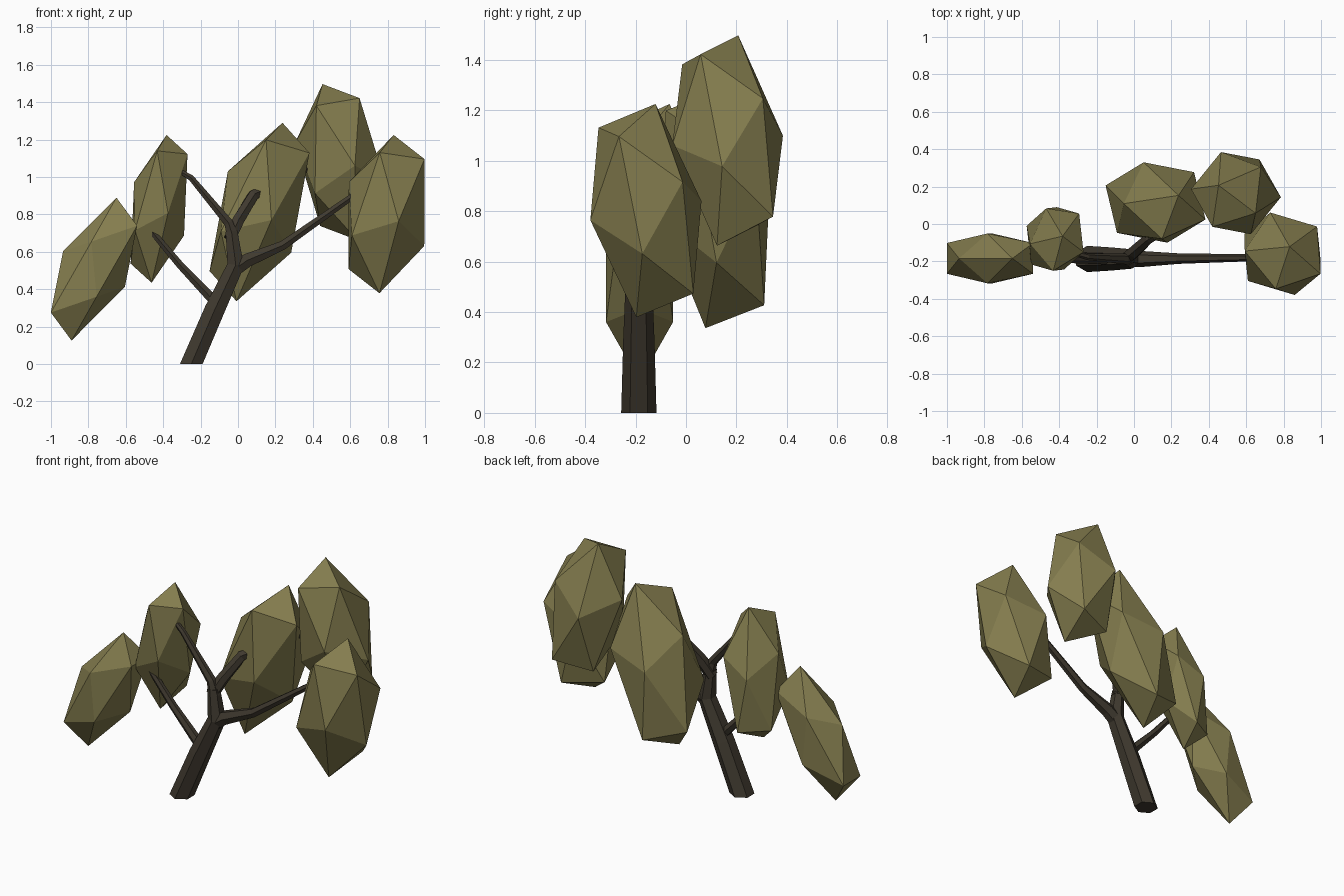
import bpy, bmesh, math
from mathutils import Vector, Matrix

cube = bpy.data.objects.get("Cube")
if cube:
    bpy.data.objects.remove(cube, do_unlink=True)


def material(name, color):
    m = bpy.data.materials.new(name)
    m.use_nodes = True
    m.diffuse_color = (*color, 1)
    bsdf = m.node_tree.nodes["Principled BSDF"]
    bsdf.inputs["Base Color"].default_value = (*color, 1)
    bsdf.inputs["Roughness"].default_value = 0.9
    return m


BARK = material("dark bark", (0.05, 0.041, 0.028))
LEAF = material("olive leaf", (0.235, 0.208, 0.078))


def finish(name, bm, mat):
    bmesh.ops.recalc_face_normals(bm, faces=bm.faces)
    mesh = bpy.data.meshes.new(name)
    bm.to_mesh(mesh)
    bm.free()
    mesh.materials.append(mat)
    bpy.context.collection.objects.link(bpy.data.objects.new(name, mesh))


def foliage(name, center, corners):
    """Icosahedron stretched so that one face lands on three corners."""
    bm = bmesh.new()
    bmesh.ops.create_icosphere(bm, subdivisions=1, radius=1)
    bm.faces.ensure_lookup_table()
    source = Matrix([v.co for v in bm.faces[0].verts]).transposed()
    target = Matrix(corners).transposed()
    stretch = target @ source.inverted()
    for v in bm.verts:
        v.co = stretch @ v.co + Vector(center)
    finish(name, bm, LEAF)


def limb(name, path, flat_base=False):
    """Six-sided tapering tube along (x, y, z, radius) points."""
    bm = bmesh.new()
    points = [Vector(p[:3]) for p in path]
    rings = []
    for i, p in enumerate(points):
        before = (p - points[i - 1]).normalized() if i else Vector()
        after = (points[i + 1] - p).normalized() if i + 1 < len(points) else Vector()
        along = (before + after).normalized()
        if flat_base and i == 0:
            along = Vector((0, 0, 1))
        side = Vector((0, 1, 0))
        side = (side - along * side.dot(along)).normalized()
        other = along.cross(side)
        angles = [k * math.tau / 6 for k in range(6)]
        rings.append([bm.verts.new(p + path[i][3] * (side * math.cos(a) + other * math.sin(a)))
                      for a in angles])
    for low, high in zip(rings, rings[1:]):
        for k in range(6):
            n = (k + 1) % 6
            bm.faces.new((low[k], low[n], high[n], high[k]))
    bm.faces.new(rings[0][::-1])
    bm.faces.new(rings[-1])
    finish(name, bm, BARK)


# Trunk and branches
limb("trunk", [(-.25, -.187, 0, .07), (-.125, -.187, .29, .062), (-.012, -.187, .53, .052),
               (-.035, -.187, .71, .036)], flat_base=True)
limb("right_branch", [(-.03, -.187, .5, .045), (.05, -.187, .555, .042),
                      (.24, -.185, .635, .028), (.66, -.18, .93, .018)])
limb("low_left_branch", [(-.13, -.187, .34, .03), (-.31, -.187, .53, .023),
                         (-.46, -.187, .708, .02), (-.6, -.187, .74, .013)])
limb("high_left_branch", [(-.025, -.187, .67, .036), (-.05, -.187, .755, .028),
                          (-.25, -.175, .995, .018), (-.34, -.15, 1.05, .012)])
limb("back_branch", [(-.045, -.187, .67, .036), (0, -.15, .765, .036),
                     (.08, -.075, .9, .032), (.34, .09, 1.03, .02), (.48, .15, 1.1, .014)])

# Foliage clumps
foliage("low_left_foliage", (-.77, -.184, .508),
        [(.12, 0, .382), (-.165, 0, .095), (-.014, .133, .148)])
foliage("high_left_foliage", (-.422, -.08, .83),
        [(.04, .015, .395), (-.01, -.17, .31), (.152, -.07, .293)])
foliage("middle_foliage", (.115, .115, .813),
        [(.123, .038, .477), (.035, -.195, .386), (.267, -.091, .316)])
foliage("back_foliage", (.545, .165, 1.08),
        [(-.093, .042, .417), (.105, -.107, .342), (-.126, -.18, .302)])
foliage("right_foliage", (.794, -.159, .802),
        [(.038, .038, .423), (.203, -.107, .294), (-.036, -.188, .329)])
